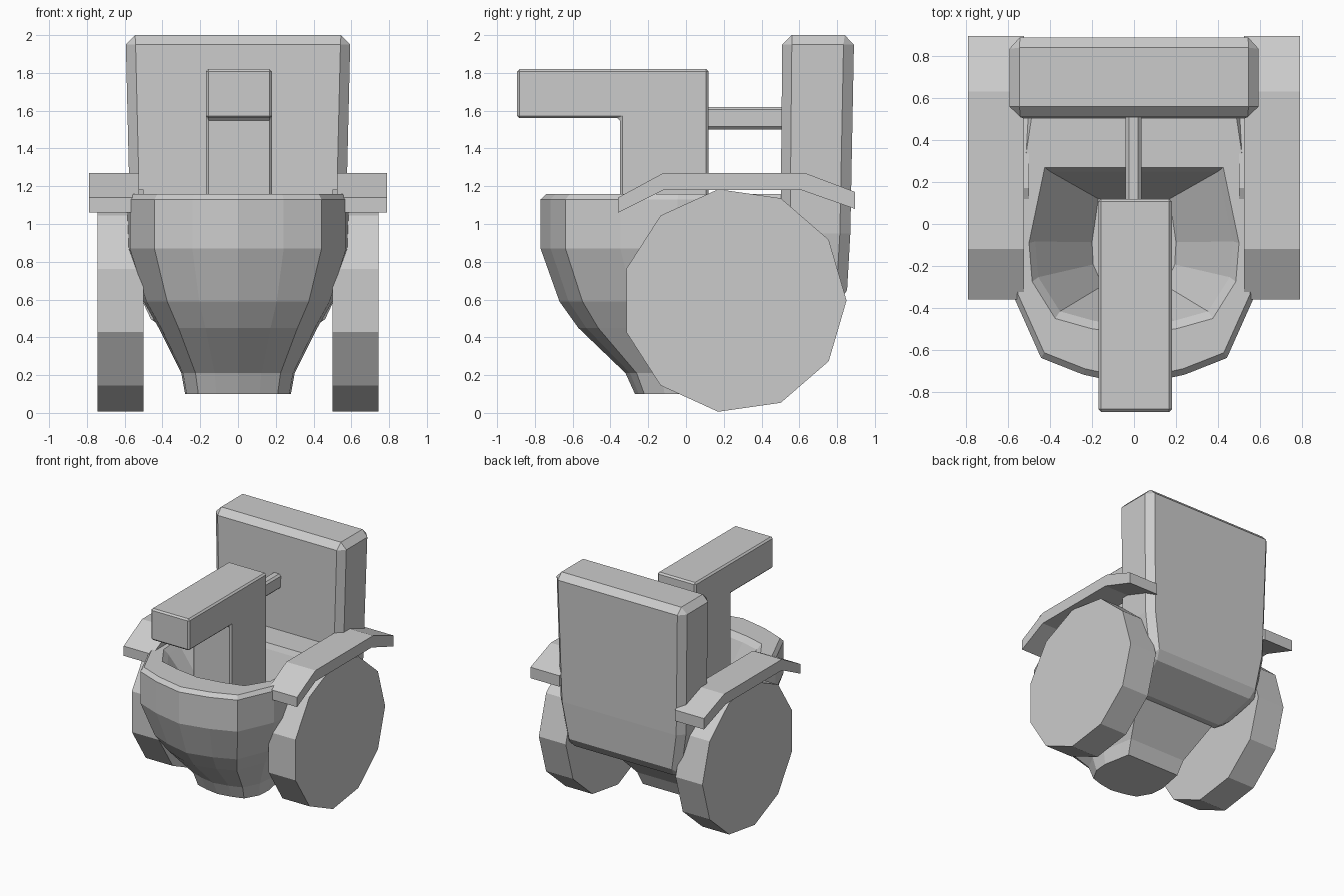
import bpy, bmesh
from math import cos, sin, tau

if "Cube" in bpy.data.objects:
    bpy.data.objects.remove(bpy.data.objects["Cube"])


def finish(name, bm, bevel=0.0):
    bmesh.ops.recalc_face_normals(bm, faces=bm.faces)
    mesh = bpy.data.meshes.new(name)
    bm.to_mesh(mesh)
    bm.free()
    ob = bpy.data.objects.new(name, mesh)
    bpy.context.collection.objects.link(ob)
    if bevel:
        mod = ob.modifiers.new("Bevel", 'BEVEL')
        mod.width = bevel
        mod.segments = 1
        mod.limit_method = 'ANGLE'
        mod.angle_limit = 0.9
    return ob


def loft(name, rings, bevel=0.0):
    """Skin closed rings of equal point count and cap both ends."""
    bm = bmesh.new()
    loops = [[bm.verts.new(p) for p in r] for r in rings]
    n = len(loops[0])
    for a, b in zip(loops, loops[1:]):
        for i in range(n):
            j = (i + 1) % n
            bm.faces.new((a[i], a[j], b[j], b[i]))
    bm.faces.new(loops[0])
    bm.faces.new(loops[-1])
    return finish(name, bm, bevel)


def prism(name, profile, x0, x1, bevel=0.0):
    """Extrude a (y, z) profile along x."""
    return loft(name, [[(x, y, z) for y, z in profile] for x in (x0, x1)], bevel)


# Bowl: D-shaped rings, outside going up, over the rim, then down inside
HALF = [(0.41, 0.04), (0.75, 0.10), (0.97, 0.32), (1, 0.55), (0.9, 0.85), (0.85, 1)]
OUTLINE = [(0, 0)] + HALF + [(-u, t) for u, t in reversed(HALF)]


def bowl_ring(z, width, front, back):
    return [(width * u, front + (back - front) * t, z) for u, t in OUTLINE]


loft("bowl", [bowl_ring(*r) for r in [
    (0.10, 0.28, -0.27, 0.22),
    (0.21, 0.30, -0.32, 0.27),
    (0.45, 0.42, -0.57, 0.48),
    (0.59, 0.50, -0.67, 0.55),
    (0.87, 0.59, -0.77, 0.55),
    (1.13, 0.59, -0.77, 0.55),
    (1.16, 0.57, -0.74, 0.53),
    (1.16, 0.50, -0.53, 0.27),
    (1.12, 0.47, -0.49, 0.25),
    (0.75, 0.20, -0.34, 0.12),
]])

# Tank: tapered block whose underside slopes in to the bowl
tank_levels = [(2.0, 0.595, 0.51, 0.89), (0.95, 0.57, 0.50, 0.87),
               (0.60, 0.51, 0.47, 0.85), (0.45, 0.44, 0.42, 0.53)]
loft("tank", [[(-w, f, z), (w, f, z), (w, b, z), (-w, b, z)]
              for z, w, f, b in tank_levels], bevel=0.05)

# Spout and the bar joining it to the tank
prism("spout", [(-0.895, 1.56), (-0.35, 1.56), (-0.35, 0.74), (0.12, 0.74),
                (0.12, 1.82), (-0.895, 1.82)], -0.17, 0.18, bevel=0.013)
prism("spout_bar", [(0.10, 1.50), (0.53, 1.50), (0.53, 1.62), (0.10, 1.62)],
      -0.04, 0.035, bevel=0.015)

# Eleven-sided wheels and bent armrests on both sides
wheel = [(0.255 + 0.595 * cos(tau * i / 11), 0.595 + 0.595 * sin(tau * i / 11))
         for i in range(11)]
armrest = [(-0.36, 1.06), (-0.12, 1.18), (0.61, 1.18), (0.895, 1.08),
           (0.895, 1.17), (0.63, 1.27), (-0.12, 1.27), (-0.36, 1.14)]
for side, s in (("left", -1), ("right", 1)):
    prism("wheel_" + side, wheel, s * 0.50, s * 0.745)
    prism("armrest_" + side, armrest, s * 0.525, s * 0.79)
